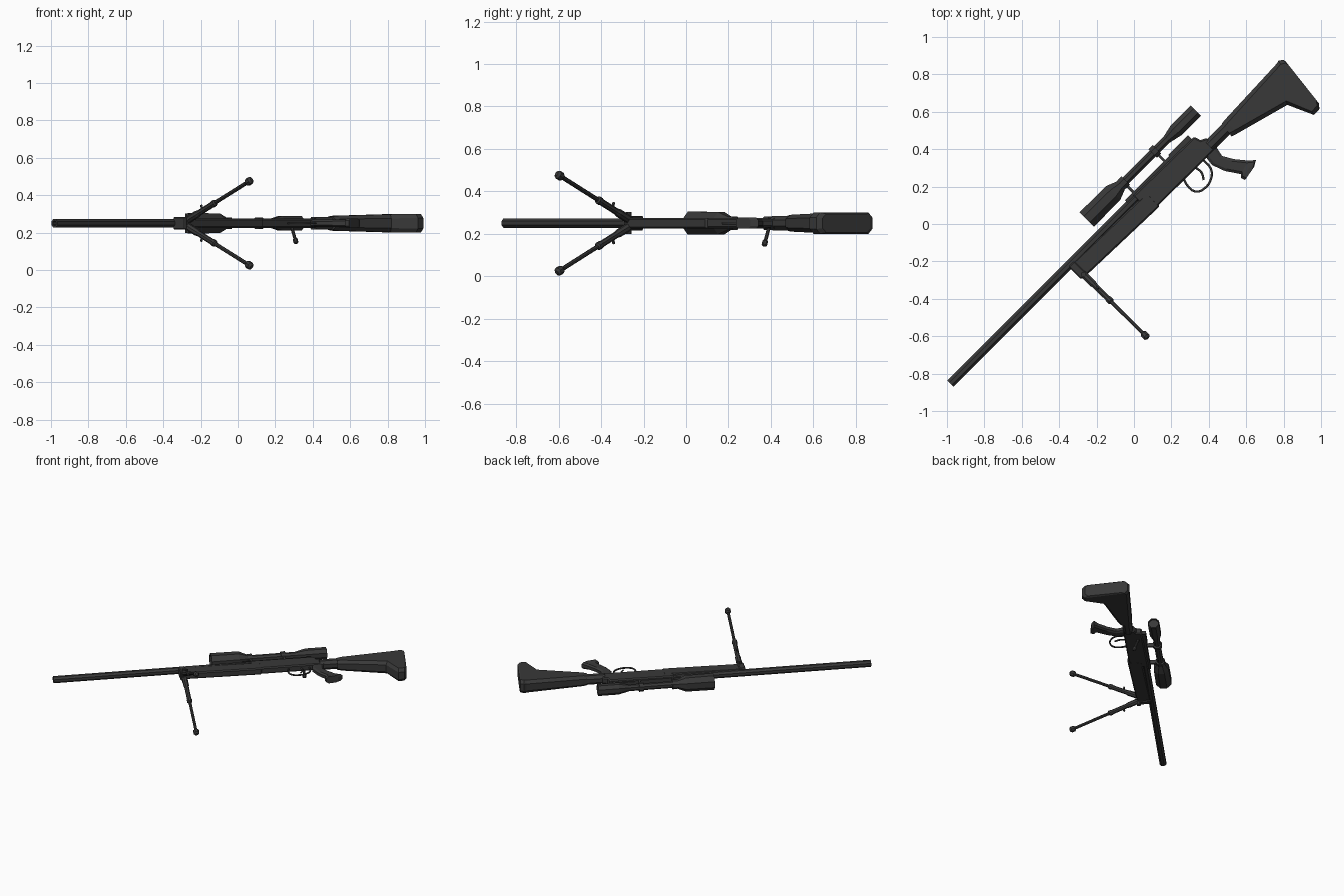
import bpy, bmesh, math
from mathutils import Vector, Matrix

if "Cube" in bpy.data.objects:
    bpy.data.objects.remove(bpy.data.objects["Cube"])

# Rifle frame: u runs muzzle to butt, v is rifle "up", w is sideways (world z)
FRAME = Matrix.Translation((-0.064, 0.064, 0.25)) @ Matrix.Rotation(math.radians(45), 4, 'Z')

dark = bpy.data.materials.new("dark_metal")
dark.diffuse_color = (0.04, 0.04, 0.04, 1)
dark.use_nodes = True
dark.node_tree.nodes["Principled BSDF"].inputs["Base Color"].default_value = dark.diffuse_color


def finish(name, bm, bevel=0):
    bmesh.ops.recalc_face_normals(bm, faces=bm.faces)
    me = bpy.data.meshes.new(name)
    bm.to_mesh(me)
    bm.free()
    me.materials.append(dark)
    ob = bpy.data.objects.new(name, me)
    ob.matrix_world = FRAME
    bpy.context.collection.objects.link(ob)
    if bevel:
        m = ob.modifiers.new("chamfer", 'BEVEL')
        m.width = bevel
        m.segments = 1
        m.limit_method = 'ANGLE'
        m.angle_limit = math.radians(50)
    return ob


def skin(name, rings, bevel=0):
    """Join equal-sized rings of points and cap both ends."""
    bm = bmesh.new()
    vs = [[bm.verts.new(p) for p in r] for r in rings]
    n = len(vs[0])
    for a, b in zip(vs, vs[1:]):
        for i in range(n):
            bm.faces.new((a[i], a[(i + 1) % n], b[(i + 1) % n], b[i]))
    bm.faces.new(vs[0])
    bm.faces.new(vs[-1])
    return finish(name, bm, bevel)


def prism(name, pts, hw, bevel=0):
    return skin(name, [[(u, v, w) for u, v in pts] for w in (-hw, hw)], bevel)


def box(name, u0, u1, v0, v1, hw, bevel=0):
    return prism(name, [(u0, v0), (u1, v0), (u1, v1), (u0, v1)], hw, bevel)


def lathe(name, p, q, profile, sides=8):
    """Turned part from p towards q; profile is (distance, radius)."""
    p, q = Vector(p), Vector(q)
    d = (q - p).normalized()
    rot = d.to_track_quat('Z', 'Y')
    rings = []
    for t, r in profile:
        rings.append([p + d * t + rot @ Vector((r * math.cos(a), r * math.sin(a), 0))
                      for a in (2 * math.pi * (i + .5) / sides for i in range(sides))])
    return skin(name, rings)


def loft(name, sections, c):
    """Octagonal sections between two outline points, each with a half width."""
    rings = []
    for a, b, hw in sections:
        a, b = Vector((*a, 0)), Vector((*b, 0))
        k = c * (b - a).normalized()
        z = Vector((0, 0, 1))
        h = hw * .55
        rings.append([a + z * h, a + k + z * hw, b - k + z * hw, b + z * h,
                      b - z * h, b - k - z * hw, a + k - z * hw, a - z * h])
    return skin(name, rings)


def wire(name, pts, r):
    cu = bpy.data.curves.new(name, 'CURVE')
    cu.dimensions = '3D'
    cu.bevel_depth = r
    cu.bevel_resolution = 1
    cu.resolution_u = 3
    s = cu.splines.new('BEZIER')
    s.bezier_points.add(len(pts) - 1)
    for bp, (u, v) in zip(s.bezier_points, pts):
        bp.co = (u, v, 0)
        bp.handle_left_type = bp.handle_right_type = 'AUTO'
    cu.materials.append(dark)
    ob = bpy.data.objects.new(name, cu)
    ob.matrix_world = FRAME
    bpy.context.collection.objects.link(ob)


# Barrel with hollow muzzle
lathe("barrel", (-1.297, 0, 0), (1, 0, 0),
      [(.05, .014), (0, .014), (0, .025), (1.5, .025)])

# Receiver and fore-end
prism("receiver", [(.1, -.112), (.612, -.115), (.6, -.04), (.568, -.025),
                   (.558, .012), (.1, .02)], .0245, .008)
prism("fore_end", [(-.4, -.104), (.166, -.121), (.172, -.02), (-.39, -.004)], .025, .008)
box("top_rail", .055, .525, .012, .033, .016)
box("rear_sight_base", .39, .54, .0, .04, .012)

# Stock, buffer tube and butt
lathe("stock_tube", (.58, -.08, 0), (1, -.08, 0), [(0, .037), (.16, .037)])
loft("stock", [((.711, -.043), (.7, -.128), .036),
               ((.74, -.04), (.73, -.138), .04),
               ((1.146, -.024), (1.03, -.22), .048),
               ((1.163, -.019), (1.093, -.359), .05),
               ((1.185, -.034), (1.135, -.357), .05),
               ((1.188, -.05), (1.155, -.335), .044)], .022)

# Pistol grip
loft("grip", [((.526, -.1), (.605, -.1), .02),
              ((.518, -.163), (.59, -.166), .019),
              ((.544, -.234), (.622, -.222), .019),
              ((.593, -.306), (.672, -.283), .021),
              ((.578, -.321), (.703, -.31), .026),
              ((.586, -.344), (.669, -.329), .026)], .014)

# Trigger and its guard
wire("trigger_guard", [(.36, -.105), (.348, -.144), (.355, -.2), (.395, -.222),
                       (.46, -.212), (.499, -.174), (.503, -.105)], .006)
wire("trigger", [(.445, -.105), (.45, -.15), (.43, -.188)], .006)

# Bolt handle
lathe("bolt_handle", (.48, -.015, -.015), (.481, -.05, -.105),
      [(0, .009), (.07, .009), (.075, .014), (.094, .014), (.1, .008)])

# Scope with recessed lenses
lathe("scope", (-.161, .105, 0), (1, .105, 0),
      [(.015, .05), (0, .05), (0, .059), (.2, .057), (.278, .024), (.6, .024),
       (.675, .042), (.823, .042), (.823, .035), (.81, .035)])
for i, u in enumerate((.118, .354)):
    lathe(f"scope_ring_{i}", (u - .016, .105, 0), (1, .105, 0), [(0, .034), (.032, .034)])
    box(f"scope_post_{i}", u - .007, u + .007, .02, .085, .014)

# Bipod
box("bipod_clamp", -.41, -.365, -.1, -.005, .034, .006)
lathe("bipod_axle", (-.382, -.09, -.052), (-.382, -.09, 1), [(0, .015), (.104, .015)])
for side, s in (("left", 1), ("right", -1)):
    top, foot = Vector((-.381, -.085, .015 * s)), Vector((-.379, -.556, .225 * s))
    L = (foot - top).length
    lathe(f"bipod_leg_{side}", top, foot,
          [(0, .02), (.08, .02), (.1, .016), (.4 * L, .016), (.41 * L, .019),
           (.45 * L, .019), (.46 * L, .0105), (L - .02, .0105)])
    lathe(f"bipod_foot_{side}", foot, foot * 2 - top,
          [(-.024, .012), (-.014, .021), (.01, .021), (.02, .01)])
    tab = top.lerp(foot, .25)
    lathe(f"bipod_latch_{side}", tab, tab + Vector((0, .4, s)), [(0, .007), (.032, .007)], 6)
